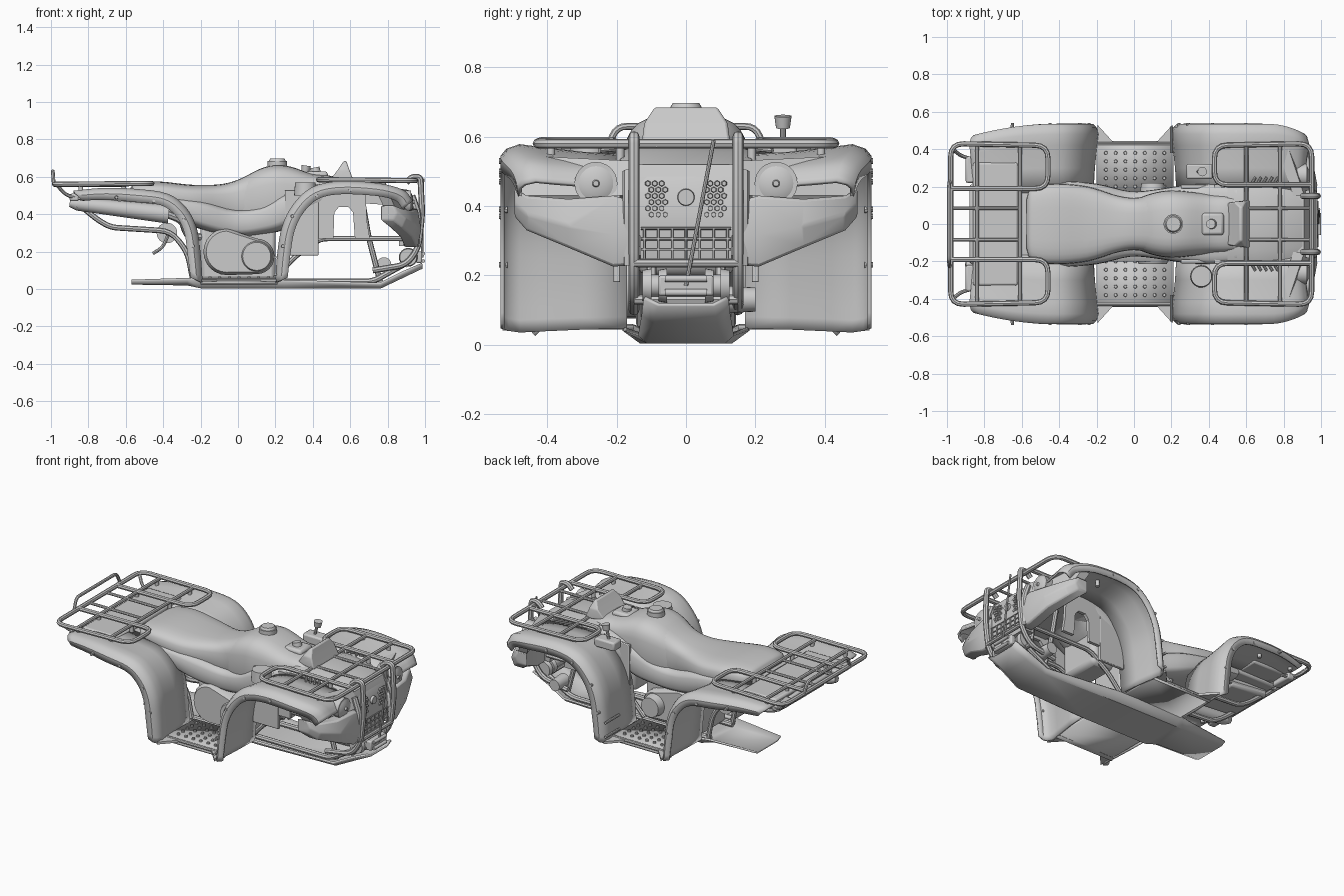
import bpy, bmesh, math
from mathutils import Vector as V, Matrix

if "Cube" in bpy.data.objects:
    bpy.data.objects.remove(bpy.data.objects["Cube"])

def finish(name, bm, mirror=False, thick=0, bevel=0):
    bmesh.ops.recalc_face_normals(bm, faces=bm.faces)
    me = bpy.data.meshes.new(name)
    bm.to_mesh(me); bm.free()
    ob = bpy.data.objects.new(name, me)
    bpy.context.collection.objects.link(ob)
    if thick:
        m = ob.modifiers.new('thick', 'SOLIDIFY'); m.thickness = thick; m.offset = 0
    if bevel:
        m = ob.modifiers.new('bevel', 'BEVEL'); m.width = bevel; m.segments = 2
    if mirror:
        m = ob.modifiers.new('mirror', 'MIRROR'); m.use_axis = (False, True, False); m.use_clip = False
    return ob

def box(name, lo, hi, bevel=.006, mirror=False, tilt=0):
    lo, hi = V(lo), V(hi)
    bm = bmesh.new()
    bmesh.ops.create_cube(bm, size=1, matrix=Matrix.Translation((lo + hi) / 2)
                          @ Matrix.Rotation(tilt, 4, 'Y') @ Matrix.Diagonal((*(hi - lo), 1)))
    return finish(name, bm, mirror, bevel=bevel)

def rods(name, items, seg=20, mirror=False):
    # straight cylinders or cones: (start, end, r1, r2)
    bm = bmesh.new()
    for a, b, r1, r2 in items:
        a, b = V(a), V(b)
        q = (b - a).to_track_quat('Z', 'Y').to_matrix().to_4x4()
        bmesh.ops.create_cone(bm, cap_ends=True, segments=seg, radius1=r1, radius2=r2,
                              depth=(b - a).length, matrix=Matrix.Translation((a + b) / 2) @ q)
    return finish(name, bm, mirror)

def loft(name, rings, closed=True, caps=True, **kw):
    bm = bmesh.new()
    R = [[bm.verts.new(p) for p in r] for r in rings]
    n = len(R[0])
    for a, b in zip(R, R[1:]):
        for i in range(n if closed else n - 1):
            j = (i + 1) % n
            bm.faces.new((a[i], a[j], b[j], b[i]))
    if caps and closed:
        bm.faces.new(R[0]); bm.faces.new(R[-1])
    return finish(name, bm, **kw)

def smooth(pts, n=4):
    # Catmull-Rom through the points
    P = [V(p) for p in pts]
    P = [2 * P[0] - P[1]] + P + [2 * P[-1] - P[-2]]
    out = []
    for i in range(1, len(P) - 2):
        a, b, c, d = P[i - 1:i + 3]
        for k in range(n):
            t = k / n
            out.append(.5 * (2 * b + (c - a) * t + (2 * a - 5 * b + 4 * c - d) * t * t + (3 * b - a - 3 * c + d) * t ** 3))
    return out + [P[-2]]

def tube(name, pts, r=.013, fillet=.04, mirror=False):
    # bent pipe with rounded corners
    P = [V(p) for p in pts]
    path = [P[0]]
    for a, b, c in zip(P, P[1:], P[2:]):
        u, w = a - b, c - b
        f = min(fillet, u.length * .45, w.length * .45)
        s, e = b + u.normalized() * f, b + w.normalized() * f
        path += [s.lerp(b, t).lerp(b.lerp(e, t), t) for t in (0, .25, .5, .75, 1)]
    path.append(P[-1])
    cu = bpy.data.curves.new(name, 'CURVE')
    cu.dimensions = '3D'; cu.bevel_depth = r; cu.bevel_resolution = 2; cu.use_fill_caps = True
    for s in ((1, -1) if mirror else (1,)):
        sp = cu.splines.new('POLY'); sp.points.add(len(path) - 1)
        for q, p in zip(sp.points, path):
            q.co = (p.x, p.y * s, p.z, 1)
    bpy.context.collection.objects.link(bpy.data.objects.new(name, cu))

def body(name, secs, e=.6, n=28):
    # sections (x, half width, top, bottom) with rounded-square outline
    rings = []
    for x, w, zt, zb in smooth(secs, 4):
        ring = []
        for i in range(n):
            c, s = math.cos(i * 2 * math.pi / n), math.sin(i * 2 * math.pi / n)
            ring.append((x, w * math.copysign(abs(c) ** e, c),
                         (zt + zb) / 2 + (zt - zb) / 2 * math.copysign(abs(s) ** e, s)))
        rings.append(ring)
    return loft(name, rings)

def fender(name, prof, centre, taper):
    # shell swept across y with a rolled outer lip
    st = [(.17, .03), (.3, .022), (.42, .008), (.48, 0), (.515, .012), (.53, .03), (.53, .065)]
    c, rows = V(centre), []
    for y, d in st:
        row = []
        for p in smooth(prof, 4):
            q = p + (c - p).normalized() * d
            row.append((q.x, y * taper(p.x), q.y))
        rows.append(row)
    loft(name, rows, closed=False, mirror=True, thick=.012)

# Fenders
fender('rear_fender', [(-.195, .035), (-.205, .18), (-.225, .32), (-.28, .43), (-.38, .505), (-.55, .53), (-.72, .535), (-.88, .52)],
       (-.55, .2), lambda x: 1 - max(0, -x - .4) ** 2 * .5)
fender('front_fender', [(.205, .035), (.215, .18), (.24, .33), (.3, .45), (.4, .54), (.55, .572), (.75, .56), (.88, .525), (.93, .47)],
       (.6, .2), lambda x: 1 - max(0, x - .72) ** 2 * 2.2)
ribs = [((.2, .38, z), (.2, .52, z), .008, .008) for z in (.08, .17)]
rods('front_flap_ribs', ribs, 8, True)
rods('fender_bolts', [((x, .515, z), (x, .54, z), .01, .008) for x, z in
     ((.24, .23), (.29, .39), (.42, .5), (.6, .53), (-.24, .23), (-.29, .37), (-.45, .47), (-.65, .49))], 8, True)

# Seat, tank and body panels
body('seat', [(-.575, .13, .54, .48), (-.545, .195, .566, .45), (-.42, .215, .575, .43), (-.25, .2, .558, .4),
              (-.1, .155, .56, .38), (0, .14, .585, .36), (.1, .155, .635, .36)])
body('fuel_tank', [(0, .13, .575, .34), (.1, .165, .635, .33), (.19, .18, .662, .33), (.28, .175, .655, .33),
                   (.4, .16, .615, .38), (.5, .15, .605, .45), (.6, .14, .575, .48)])
body('side_panels', [(-.6, .22, .51, .44), (-.4, .23, .505, .4), (-.2, .215, .48, .32), (-.02, .175, .43, .28),
                     (.12, .185, .45, .29), (.25, .205, .52, .32), (.4, .215, .56, .42), (.55, .2, .575, .47)], .5)
rods('fuel_cap', [((.21, 0, .65), (.21, 0, .685), .052, .052), ((.21, 0, .685), (.21, 0, .698), .045, .038)], 24)
rods('storage_cap', [((.36, -.28, .5), (.36, -.28, .57), .06, .055)], 24)
box('dash_lower', (.36, -.06, .58), (.48, .06, .63), .015)
rods('steering_stem', [((.42, 0, .6), (.41, 0, .65), .03, .025)])
# Instrument cluster
loft('instrument_cluster', [[(.49, -.11, .58), (.62, -.13, .575), (.62, .13, .575), (.49, .11, .58)],
     [(.535, -.12, .64), (.595, -.12, .64), (.595, .12, .64), (.535, .12, .64)],
     [(.565, -.09, .685), (.58, -.09, .685), (.58, .09, .685), (.565, .09, .685)]], bevel=.008)
# Gear lever
tube('gear_lever', [(.33, .28, .52), (.35, .28, .6), (.36, .28, .64)], .009)
rods('gear_knob', [((.36, .28, .625), (.365, .28, .66), .02, .025)])
box('gear_gate', (.28, .24, .52), (.42, .32, .575), .01)

# Rear deck and tail
box('rear_deck', (-.88, -.21, .48), (-.5, .21, .505), .01)
box('rear_step', (-.86, -.33, .5), (-.62, .33, .53), .012)
box('tail_box', (-.87, -.15, .43), (-.6, .15, .485), .015, tilt=.08)
box('tail_lamp', (-.9, .22, .47), (-.85, .36, .51), .01, True)
rods('muffler', [((-.86, -.22, .455), (-.37, -.22, .4), .035, .05), ((-.9, -.22, .46), (-.86, -.22, .455), .02, .035)], 24)
tube('exhaust_pipe', [(-.38, -.22, .4), (-.3, -.2, .37), (-.27, -.12, .28), (-.15, -.08, .28)], .02)
tube('rear_subframe', [(-.86, .12, .46), (-.75, .12, .37), (-.68, .12, .33), (-.36, .12, .31), (-.27, .12, .2), (-.24, .12, .04)], .015, .06, True)
tube('rear_upper_rail', [(-.85, .14, .47), (-.45, .14, .43), (-.25, .13, .36)], .014, mirror=True)
tube('brake_hook', [(-.455, -.1, .19), (-.4, -.1, .225), (-.37, -.1, .3)], .009)

# Engine and covers
box('engine_block', (-.2, -.12, .05), (.2, .12, .36), .02)
def pill(name, y0, y1, r1, r2):
    def ring(y, k):
        out = []
        for cx, cz, r, a0 in ((-.06, .2, r1, 90), (.1, .175, r2, -90)):
            out += [(cx + k * r * math.cos(math.radians(a0 + i * 15)), y,
                     cz + k * r * math.sin(math.radians(a0 + i * 15))) for i in range(13)]
        return out
    loft(name, [ring(y0, 1), ring(y0 + (y1 - y0) * .7, 1), ring(y1, .88)])
pill('belt_cover_right', -.11, -.2, .125, .095)
pill('engine_cover_left', .11, .17, .11, .09)
rods('engine_discs', [((.1, -.19, .175), (.1, -.215, .175), .085, .075), ((.1, .16, .18), (.1, .22, .18), .07, .06),
                      ((-.38, .08, .3), (-.38, .16, .3), .055, .055)], 28)

# Footwells with tread studs
loft('footwell', [[(-.2, .15, .05), (.21, .15, .05)], [(-.2, .42, .05), (.21, .42, .05)], [(-.2, .44, .03), (.21, .44, .03)]],
     closed=False, mirror=True, thick=.014)
rods('tread_studs', [((-.15 + .052 * i, .2 + .045 * j, .05), (-.15 + .052 * i, .2 + .045 * j, .067), .011, .008)
                     for i in range(7) for j in range(5)], 10, True)
for nm, x, s in (('rear_gusset', -.195, 1), ('front_gusset', .205, -1)):
    loft(nm, [[(x, .42, .04), (x + .1 * s, .42, .04), (x, .53, .04)], [(x, .42, .055), (x + .1 * s, .42, .055), (x, .53, .055)]], mirror=True)
tube('footwell_rail', [(-.2, .43, .05), (.21, .43, .05)], .01, mirror=True)

# Skid plate with turned-up sides and nose
sk = [(-.57, .1, .13, .03, .045), (-.27, .11, .16, .025, .055), (-.2, .13, .18, .01, .055),
      (.25, .13, .18, .008, .045), (.76, .11, .135, .008, .03), (.88, .09, .125, .065, .09), (.985, .08, .12, .115, .135)]
loft('skid_plate', [[(x, -b, h), (x, -a, z), (x, a, z), (x, b, h)] for x, a, b, z, h in sk], closed=False, thick=.012)

# Front chassis and inner wheel panels
tube('lower_frame', [(-.25, .11, .04), (.72, .11, .04), (.9, .11, .14)], .016, mirror=True)
tube('front_frame', [(.2, .13, .06), (.3, .13, .17), (.44, .13, .27), (.88, .13, .27)], .014, mirror=True)
tube('nose_frame', [(.76, .1, .04), (.7, .1, .27), (.66, .1, .5)], .015, mirror=True)
box('inner_panel', (.25, .19, .18), (.43, .21, .53), .004, True)
def plate(name, pts, y0, y1):
    loft(name, [[(x, y0, z) for x, z in pts], [(x, y1, z) for x, z in pts]], mirror=True)
plate('inner_arch', [(.43, .27), (.51, .27), (.515, .41), (.54, .44), (.59, .44), (.615, .41), (.625, .27),
                     (.705, .27), (.69, .36), (.68, .55), (.43, .55)], .19, .21)
box('air_box', (.26, -.14, .2), (.42, .14, .5), .03)

# Hood and front fascia
loft('hood', [[(x, -w, b), (x, -w, t - .02), (x, -w * .7, t), (x, w * .7, t), (x, w, t - .02), (x, w, b)] for x, w, t, b in
     ((.5, .2, .575, .46), (.65, .2, .575, .46), (.8, .19, .555, .45), (.9, .17, .52, .4), (.94, .15, .46, .37))])
loft('grille_surround', [[(x, -w, z), (x, w, z), (.86, w, z), (.86, -w, z)] for x, w, z in
     ((.93, .13, .23), (.95, .135, .35), (.94, .14, .44), (.91, .15, .52))])
tube('grille_bars', [(.95, .165, .23), (.965, .165, .4), (.93, .165, .5)], .018, mirror=True)
rods('grille_mesh', [((.958, -.13, z), (.958, .13, z), .004, .004) for z in (.245, .275, .305, .335)] +
     [((.958, -.12 + .04 * i, .24), (.958, -.12 + .04 * i, .335), .004, .004) for i in range(7)], 6)
bm_cells = [((.94, .06 + .02 * i + .01 * (j % 2), .375 + .018 * j), (.953, .06 + .02 * i + .01 * (j % 2), .375 + .018 * j), .009, .007)
            for i in range(3) for j in range(6)]
rods('honeycomb_vents', bm_cells, 6, True)
rods('round_badge_blank', [((.94, 0, .425), (.955, 0, .425), .025, .023)], 24)

# Headlights
hx = lambda y, z: .95 - .32 * (y - .15) - .35 * (z - .42)
hp = [(.15, .43), (.47, .43), (.5, .5), (.46, .545), (.15, .53)]
loft('headlight_panel', [[(hx(y, z), y, z) for y, z in hp], [(hx(y, z) - .06, y, z) for y, z in hp]], mirror=True)
rods('headlight', [((.87, .26, .465), (.925, .26, .465), .06, .062), ((.925, .26, .465), (.935, .26, .465), .05, .03),
                   ((.93, .26, .465), (.945, .26, .465), .012, .008)], 28, True)
# Wrap-around bumper guards
loft('bumper_guard', [[(x, y, lo), (x + .02, y, lo + (hi - lo) * .45), (x, y, hi), (x - .07, y, hi), (x - .07, y, lo)]
     for x, y, lo, hi in ((.955, .14, .23, .41), (.96, .21, .225, .43), (.935, .34, .28, .42), (.88, .46, .33, .43), (.83, .495, .37, .45))],
     mirror=True, bevel=.008)

# Bull bar, winch and tow line
tube('bull_bar', [(.72, .15, .1), (.9, .15, .13), (.965, .15, .22), (.985, .15, .4), (.975, .15, .6), (.93, .15, .6), (.9, .15, .57)], .016, .05, True)
tube('bull_cross_low', [(.9, -.15, .13), (.9, .15, .13)], .014)
tube('bull_cross_mid', [(.97, -.15, .235), (.97, .15, .235)], .012)
rods('winch', [((.91, -.11, .17), (.91, .11, .17), .032, .032)] +
     [((.91, s * y, .17), (.91, s * (y + .025), .17), .05, .045) for s in (1, -1) for y in (.055, .1)], 24)
box('winch_fairlead', (.95, -.08, .14), (.985, .08, .2), .008)
rods('winch_rollers', [((.99, -.06, z), (.99, .06, z), .01, .01) for z in (.15, .19)], 12)
tube('tow_line', [(.985, 0, .17), (.99, .08, .59)], .006)
rods('shock_reservoir', [((.78, .1, .13), (.78, .2, .13), .04, .035)], 20)

# Racks
tube('rear_rack_frame', [(-.98, 0, .56), (-.98, .43, .56), (-.46, .42, .565), (-.46, .19, .565), (-.98, .19, .56)], .014, .07, True)
tube('front_rack_frame', [(.95, 0, .58), (.95, .43, .58), (.43, .42, .585), (.43, .21, .585), (.95, .21, .58)], .014, .07, True)
for nm, xs, z in (('rear', (-.84, -.61), .556), ('front', (.6, .78), .578)):
    for i, x in enumerate(xs):
        tube(f'{nm}_rack_cross_{i}', [(x, -.42, z), (x, .42, z)], .011)
    a = -.98 if nm == 'rear' else .6
    tube(nm + '_rack_slats', [(a, .085, z), (a + .36, .085, z)], .009, mirror=True)
    rods(nm + '_rack_posts', [((x, y, z), (x, y, z - .06), .012, .012) for x in xs for y in (.19, .39)], 12, True)
tube('rear_rack_loop', [(-.985, -.23, .56), (-.99, -.2, .63), (-.99, .2, .63), (-.985, .23, .56)], .01, .03)
tube('rear_rack_brace', [(-.97, .4, .56), (-.92, .36, .5), (-.82, .34, .48)], .01, mirror=True)
# Fender vent slats
for i in range(5):
    rods(f'vent_slat_{i}', [((.62 + .03 * i, .2, .565), (.65 + .03 * i, .25, .56), .007, .007)], 8, True)

# Pipes become meshes, then smooth with sharp edges kept
bpy.ops.object.select_all(action='SELECT')
bpy.context.view_layer.objects.active = bpy.context.scene.objects[0]
for ob in list(bpy.context.scene.objects):
    bpy.ops.object.select_all(action='DESELECT')
    ob.select_set(True)
    bpy.context.view_layer.objects.active = ob
    if ob.type == 'CURVE':
        bpy.ops.object.convert(target='MESH')
    bpy.ops.object.shade_smooth_by_angle(angle=math.radians(35))
